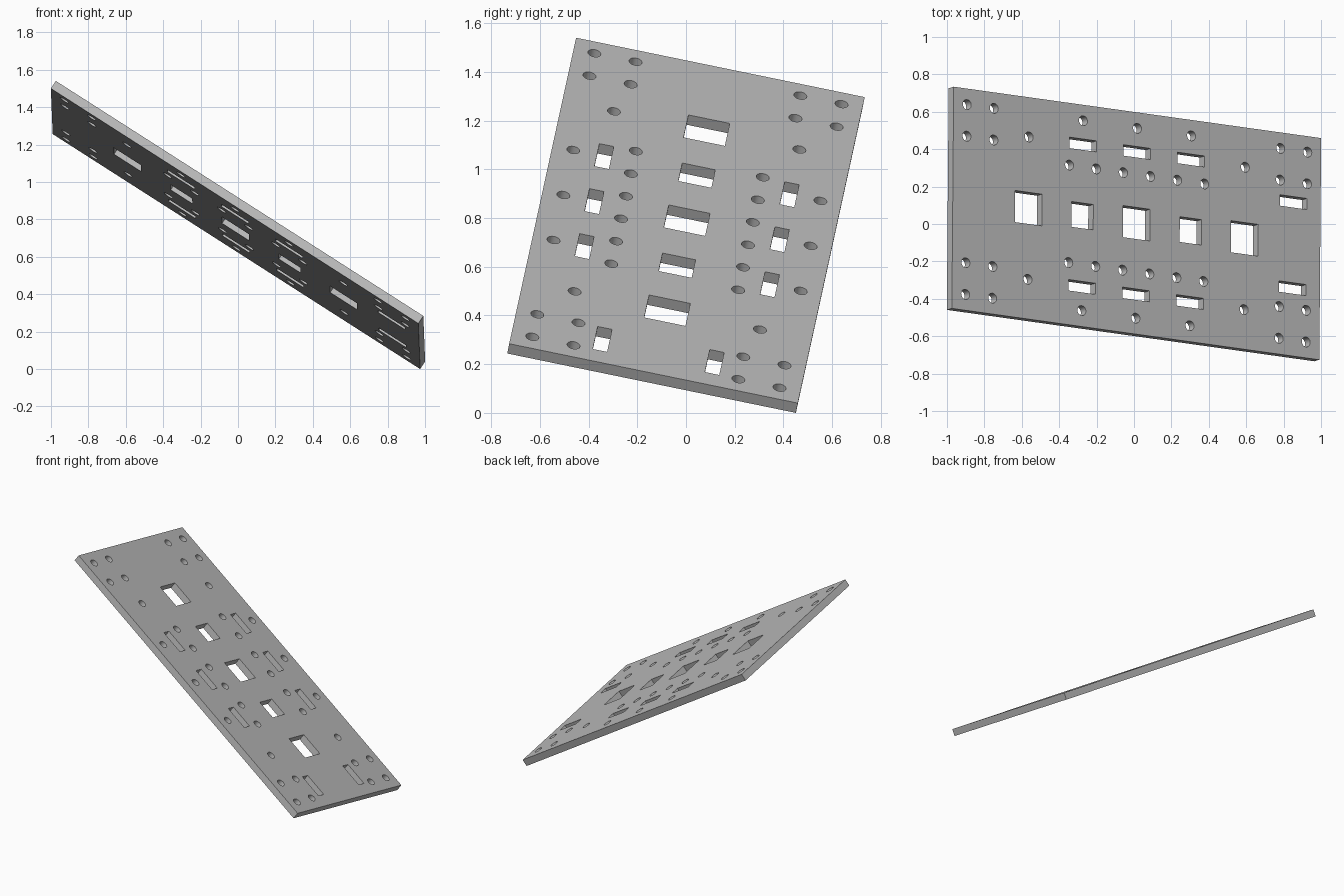
import bpy, bmesh
from math import radians
from mathutils import Matrix, Vector

cube = bpy.data.objects.get("Cube")
if cube:
    bpy.data.objects.remove(cube)

LENGTH, WIDTH, THICK = 2.348, 1.21, 0.049
P = 0.1727          # hole spacing
HOLE_R = 0.027


def add_box(bm, u, v, size_u, size_v, size_n):
    m = Matrix.Translation((u, v, 0)) @ Matrix.Diagonal((size_u, size_v, size_n, 1))
    bmesh.ops.create_cube(bm, size=1, matrix=m)


def add_hole(bm, u, v):
    bmesh.ops.create_cone(bm, cap_ends=True, segments=32, radius1=HOLE_R,
                          radius2=HOLE_R, depth=0.2,
                          matrix=Matrix.Translation((u, v, 0)))


def make_object(name, bm):
    mesh = bpy.data.meshes.new(name)
    bm.to_mesh(mesh)
    bm.free()
    ob = bpy.data.objects.new(name, mesh)
    bpy.context.collection.objects.link(ob)
    return ob


# Plain grey material
grey = bpy.data.materials.new("plate grey")
grey.use_nodes = True
colour = (0.5, 0.5, 0.5, 1)
grey.diffuse_color = colour
grey.node_tree.nodes["Principled BSDF"].inputs["Base Color"].default_value = colour

# Flat plate
bm = bmesh.new()
add_box(bm, 0, 0, LENGTH, WIDTH, THICK)
plate = make_object("mounting_plate", bm)
plate.data.materials.append(grey)

# Cutters for all openings
bm = bmesh.new()
# Window row along the middle, alternating large and small
for i in range(-2, 3):
    size = P if i % 2 == 0 else 0.8 * P
    add_box(bm, i * 2 * P, 0, size, size, 0.2)
for side in (-1, 1):
    # Long slots beside the middle windows, and at the low end
    for i in (-1, 0, 1):
        add_box(bm, i * 2 * P, side * 2.25 * P, P, 0.06, 0.2)
        add_hole(bm, i * 2 * P, side * 3 * P)
    add_box(bm, 1.0, side * 0.235, P, 0.06, 0.2)
    for end in (-1, 1):
        # Inner row of round holes
        for k in (0.5, 1.5, 2.5):
            add_hole(bm, end * k * P, side * 1.54 * P)
        # Single hole beside each outer window
        add_hole(bm, end * 4 * P, side * 2.25 * P)
        # Four-hole groups in the corners
        for u in (5.3, 6.3):
            for v in (2, 3):
                add_hole(bm, end * u * P, side * v * P)
cutter = make_object("opening_cutter", bm)
cutter.hide_render = True

mod = plate.modifiers.new("openings", 'BOOLEAN')
mod.operation = 'DIFFERENCE'
mod.solver = 'EXACT'
mod.object = cutter
bpy.ops.object.select_all(action='DESELECT')
bpy.context.view_layer.objects.active = plate
plate.select_set(True)
bpy.ops.object.modifier_apply(modifier=mod.name)
bpy.data.objects.remove(cutter)

# Tilt the plate and rest its lowest corner on the ground
along = Vector((0.8367, -0.117, -0.535)).normalized()
across = Vector((0.008, 0.9795, -0.2015))
across = (across - along * across.dot(along)).normalized()
normal = along.cross(across)
plate.data.transform(Matrix((along, across, normal)).transposed().to_4x4())
low = min(v.co.z for v in plate.data.vertices)
plate.data.transform(Matrix.Translation((0, 0, -low)))
bpy.ops.object.shade_smooth_by_angle(angle=radians(30))
